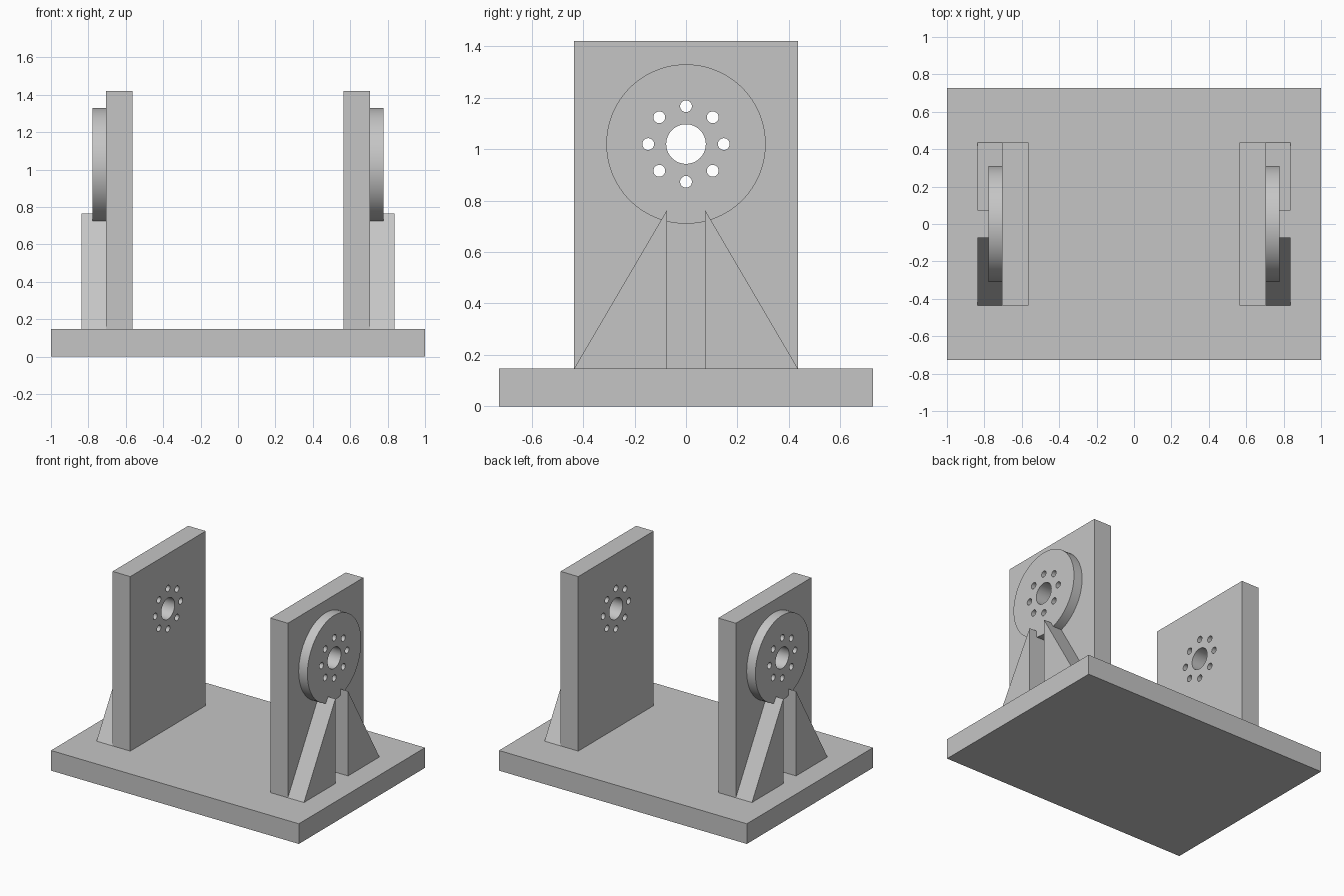
import bpy
import bmesh
from math import cos, sin, pi, radians

cube = bpy.data.objects.get("Cube")
if cube:
    bpy.data.objects.remove(cube, do_unlink=True)

# One grey for the whole stand
grey = bpy.data.materials.new("Plain grey")
grey.use_nodes = True
colour = (0.56, 0.56, 0.56, 1)
grey.diffuse_color = colour
grey.node_tree.nodes["Principled BSDF"].inputs["Base Color"].default_value = colour

BASE_TOP = 0.147
PLATE_TOP = 1.42
PLATE_HALF = 0.435
PLATE_IN, PLATE_OUT = 0.565, 0.707
DISC_OUT, RIB_OUT = 0.777, 0.837
HUB_Z = 1.02


def circle(radius, y=0, z=HUB_Z, sides=64):
    return [(y + radius * sin(2 * pi * i / sides),
             z + radius * cos(2 * pi * i / sides)) for i in range(sides)]


def prism(name, profiles, x0, x1):
    """Extrude closed (y, z) profiles along x."""
    bm = bmesh.new()
    for profile in profiles:
        face = bm.faces.new([bm.verts.new((x0, y, z)) for y, z in profile])
        out = bmesh.ops.extrude_face_region(bm, geom=[face])
        for v in out["geom"]:
            if isinstance(v, bmesh.types.BMVert):
                v.co.x = x1
    bmesh.ops.recalc_face_normals(bm, faces=bm.faces)
    mesh = bpy.data.meshes.new(name)
    bm.to_mesh(mesh)
    bm.free()
    mesh.materials.append(grey)
    obj = bpy.data.objects.new(name, mesh)
    bpy.context.collection.objects.link(obj)
    return obj


def rectangle(half, z0, z1):
    return [(-half, z0), (half, z0), (half, z1), (-half, z1)]


def drill(obj, cutter):
    mod = obj.modifiers.new("Bolt holes", "BOOLEAN")
    mod.operation = "DIFFERENCE"
    mod.solver = "EXACT"
    mod.object = cutter


# Base slab
prism("base", [rectangle(0.727, 0, BASE_TOP)], -1, 1)

# Central bore with a ring of eight bolt holes, through both sides
holes = [circle(0.077)]
for i in range(8):
    a = i * pi / 4
    holes.append(circle(0.023, 0.147 * sin(a), HUB_Z + 0.147 * cos(a), 24))
cutter = prism("hole_cutter", holes, -1.2, 1.2)
cutter.hide_render = True

drilled = []
for side, s in (("left", 1), ("right", -1)):
    # Upright plate and the flange disc on its outer face
    plate = prism(side + "_plate", [rectangle(PLATE_HALF, BASE_TOP, PLATE_TOP)],
                  s * PLATE_IN, s * PLATE_OUT)
    disc = prism(side + "_flange", [circle(0.31, sides=96)],
                 s * PLATE_OUT, s * DISC_OUT)
    drilled += [plate, disc]
    # Pair of triangular ribs supporting the plate
    for end, e in (("front", -1), ("back", 1)):
        rib = [(e * PLATE_HALF, BASE_TOP), (e * 0.073, BASE_TOP), (e * 0.073, 0.765)]
        prism(side + "_" + end + "_rib", [rib], s * PLATE_OUT, s * RIB_OUT)

# Bake the holes, then drop the cutter
for obj in drilled:
    drill(obj, cutter)
depsgraph = bpy.context.evaluated_depsgraph_get()
baked = [bpy.data.meshes.new_from_object(o.evaluated_get(depsgraph)) for o in drilled]
for obj, mesh in zip(drilled, baked):
    obj.modifiers.clear()
    obj.data = mesh
bpy.data.objects.remove(cutter, do_unlink=True)

# Smooth round walls, keep the rims sharp
bpy.ops.object.select_all(action="DESELECT")
for obj in drilled:
    obj.select_set(True)
bpy.context.view_layer.objects.active = drilled[0]
bpy.ops.object.shade_smooth_by_angle(angle=radians(30))
